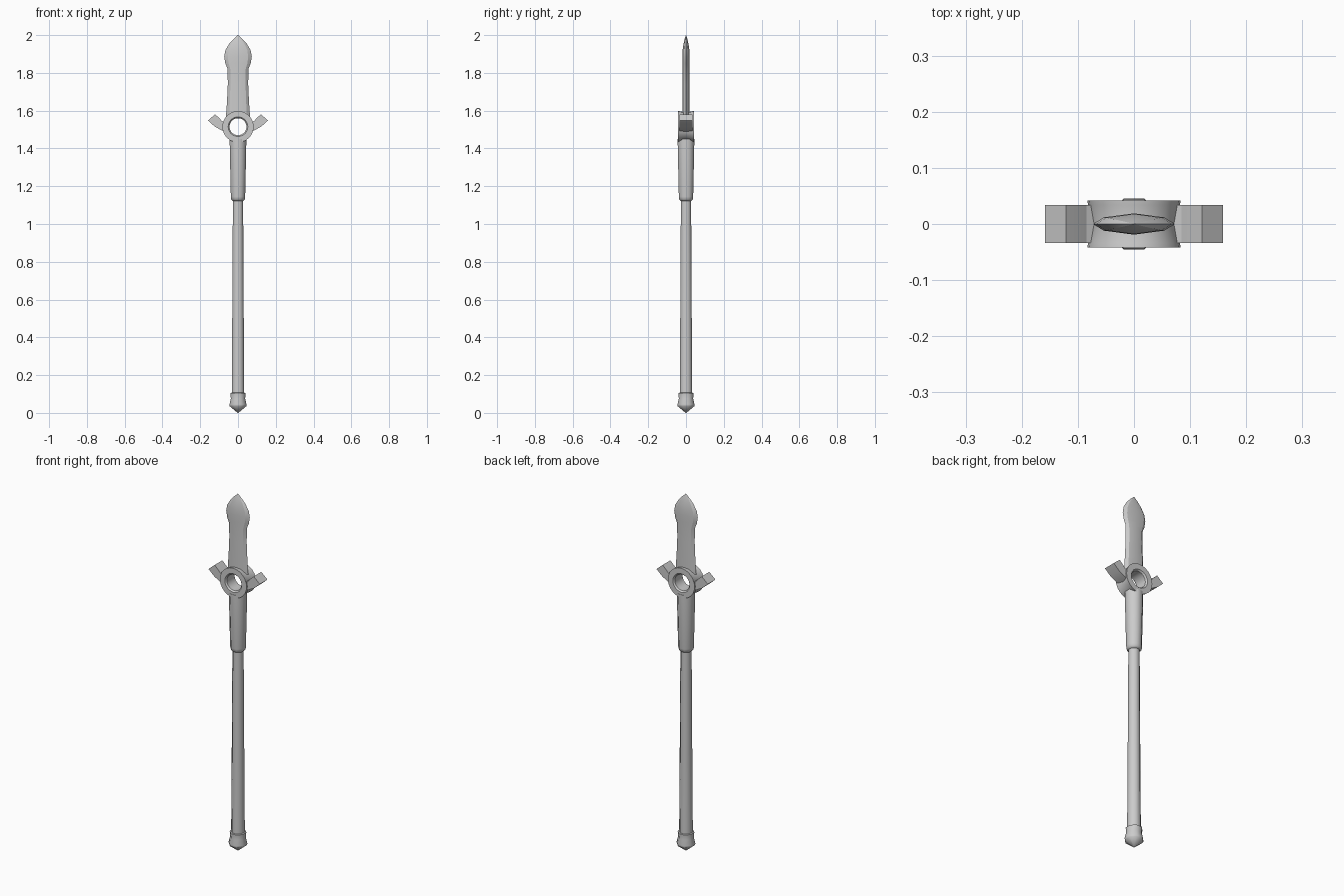
import bpy, bmesh
from math import pi, cos, sin, radians

if "Cube" in bpy.data.objects:
    bpy.data.objects.remove(bpy.data.objects["Cube"])


def finish(name, bm, angle):
    bmesh.ops.recalc_face_normals(bm, faces=bm.faces)
    me = bpy.data.meshes.new(name)
    bm.to_mesh(me)
    bm.free()
    ob = bpy.data.objects.new(name, me)
    bpy.context.collection.objects.link(ob)
    bpy.ops.object.select_all(action='DESELECT')
    ob.select_set(True)
    bpy.context.view_layer.objects.active = ob
    bpy.ops.object.shade_smooth_by_angle(angle=radians(angle))
    return ob


def loft(name, rings, angle=30, caps=True, loop=False):
    """Skin a list of equal-length point rings."""
    bm = bmesh.new()
    vs = [[bm.verts.new(p) for p in r] for r in rings]
    n = len(vs[0])
    for a, b in zip(vs, vs[1:] + (vs[:1] if loop else [])):
        for i in range(n):
            j = (i + 1) % n
            bm.faces.new((a[i], a[j], b[j], b[i]))
    if caps:
        bm.faces.new(vs[0])
        bm.faces.new(vs[-1])
    bmesh.ops.remove_doubles(bm, verts=bm.verts, dist=1e-5)
    return finish(name, bm, angle)


def turned(name, profile, sides=8):
    """Octagonal rod with flats facing front; profile is (apothem, z)."""
    k = 1 / cos(pi / sides)
    return loft(name, [[(r * k * cos((i + .5) * 2 * pi / sides),
                         r * k * sin((i + .5) * 2 * pi / sides), z)
                        for i in range(sides)] for r, z in profile], 46)


# Pole: pommel, shaft, upper sleeve
turned("pommel", [(.002, 0), (.044, .035), (.045, .045), (.038, .075), (.040, .105), (.032, .107)])
turned("shaft", [(.033, .09), (.031, .4), (.027, 1.14)])
turned("sleeve", [(.028, 1.122), (.036, 1.13), (.038, 1.145), (.044, 1.43), (.044, 1.45)])

# Ring with a shallow groove around its rim
CZ = 1.515
section = [(.045, -.034), (.052, -.042), (.083, -.042), (.082, -.034), (.075, 0),
           (.082, .034), (.083, .042), (.052, .042), (.045, .034)]
loft("ring", [[(r * cos(t), y, CZ + r * sin(t)) for r, y in section]
              for t in (i * 2 * pi / 24 for i in range(24))], caps=False, loop=True)

# Curved side prongs, as pairs of (lower, upper) points
prong = [((.066, 1.488), (.066, 1.535)), ((.085, 1.495), (.085, 1.545)),
         ((.122, 1.515), (.098, 1.559)), ((.159, 1.548), (.121, 1.581))]
for side, s in (("left", -1), ("right", 1)):
    loft(side + "_prong", [[(s * a[0], -.034, a[1]), (s * b[0], -.034, b[1]),
                            (s * b[0], .034, b[1]), (s * a[0], .034, a[1])] for a, b in prong], 15)

# Leaf blade: (height, half width, half thickness)
stations = [(1.565, .064, .019), (1.65, .058, .019), (1.74, .054, .019), (1.82, .055, .019),
            (1.85, .067, .019), (1.885, .073, .019), (1.92, .067, .018),
            (1.955, .046, .013), (1.98, .023, .007), (2.0, .001, .0005)]
outline = [(1, 0), (.74, .62), (0, 1), (-.74, .62), (-1, 0), (-.74, -.62), (0, -1), (.74, -.62)]
loft("blade", [[(w * u, t * v, z) for u, v in outline] for z, w, t in stations], 20)
